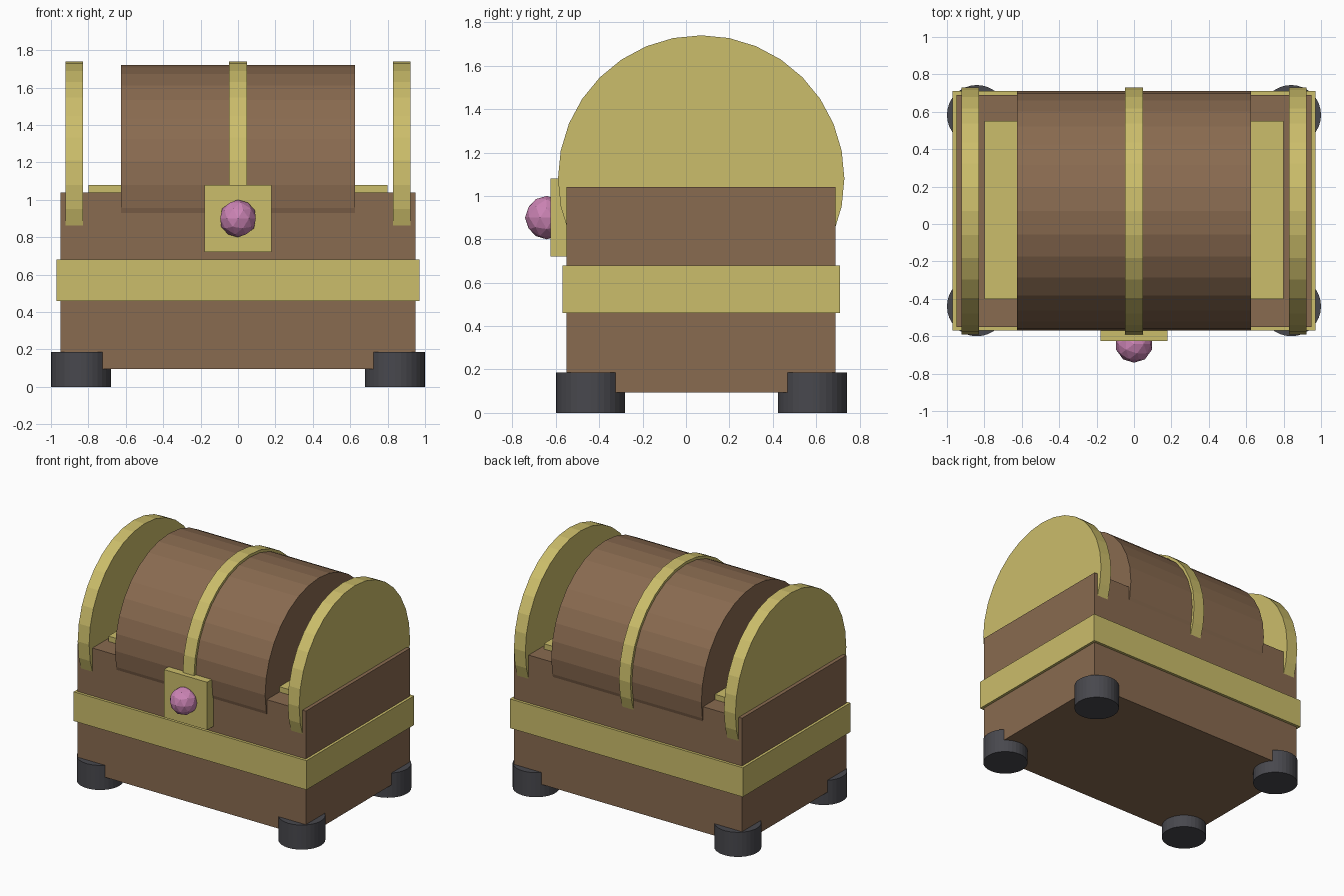
import bpy
from math import pi

if "Cube" in bpy.data.objects:
    bpy.data.objects.remove(bpy.data.objects["Cube"], do_unlink=True)


def material(name, color):
    mat = bpy.data.materials.new(name)
    mat.use_nodes = True
    mat.diffuse_color = (*color, 1)
    bsdf = next(n for n in mat.node_tree.nodes if n.type == 'BSDF_PRINCIPLED')
    bsdf.inputs["Base Color"].default_value = (*color, 1)
    return mat


wood = material("brown wood", (0.25, 0.145, 0.08))
gold = material("gold trim", (0.60, 0.51, 0.145))
iron = material("dark iron", (0.065, 0.065, 0.075))
gem = material("pink gem", (0.60, 0.23, 0.46))

MID_Y = 0.07      # chest centre, front to back
LID_Z = 1.08      # axis of the rounded lid


def finish(name, mat):
    obj = bpy.context.object
    obj.name = obj.data.name = name
    obj.data.materials.append(mat)
    bpy.ops.object.transform_apply(location=False, rotation=True, scale=True)
    return obj


def box(name, mat, low, high):
    center = [(a + b) / 2 for a, b in zip(low, high)]
    bpy.ops.mesh.primitive_cube_add(size=1, location=center)
    bpy.context.object.scale = [b - a for a, b in zip(low, high)]
    return finish(name, mat)


def barrel(name, mat, radius, x, width):
    """Drum lying along x on the lid axis."""
    bpy.ops.mesh.primitive_cylinder_add(
        vertices=32, radius=radius, depth=width,
        location=(x, MID_Y, LID_Z), rotation=(0, pi / 2, 0))
    return finish(name, mat)


# Chest body, its belt and the raised inner rim
box("chest_body", wood, (-0.95, -0.55, 0.095), (0.95, 0.69, 1.04))
box("belt", gold, (-0.97, -0.57, 0.46), (0.97, 0.71, 0.68))
box("inner_rim", gold, (-0.8, -0.4, 0.98), (0.8, 0.55, 1.08))

# Rounded lid with its centre strap and end discs
barrel("lid", wood, 0.64, 0, 1.25)
barrel("lid_strap", gold, 0.66, 0, 0.094)
for side, sign in (("left", 1), ("right", -1)):
    barrel(f"lid_end_{side}", gold, 0.66, sign * 0.875, 0.095)

    # Round feet under the corners
    for place, y in (("front", -0.44), ("back", 0.583)):
        bpy.ops.mesh.primitive_cylinder_add(
            vertices=32, radius=0.16, depth=0.185, location=(sign * 0.84, y, 0.0925))
        finish(f"foot_{place}_{side}", iron)

# Lock plate and faceted gem
box("lock_plate", gold, (-0.18, -0.625, 0.72), (0.18, -0.52, 1.08))
bpy.ops.mesh.primitive_ico_sphere_add(subdivisions=2, radius=0.1, location=(0, -0.642, 0.9))
finish("lock_gem", gem)
